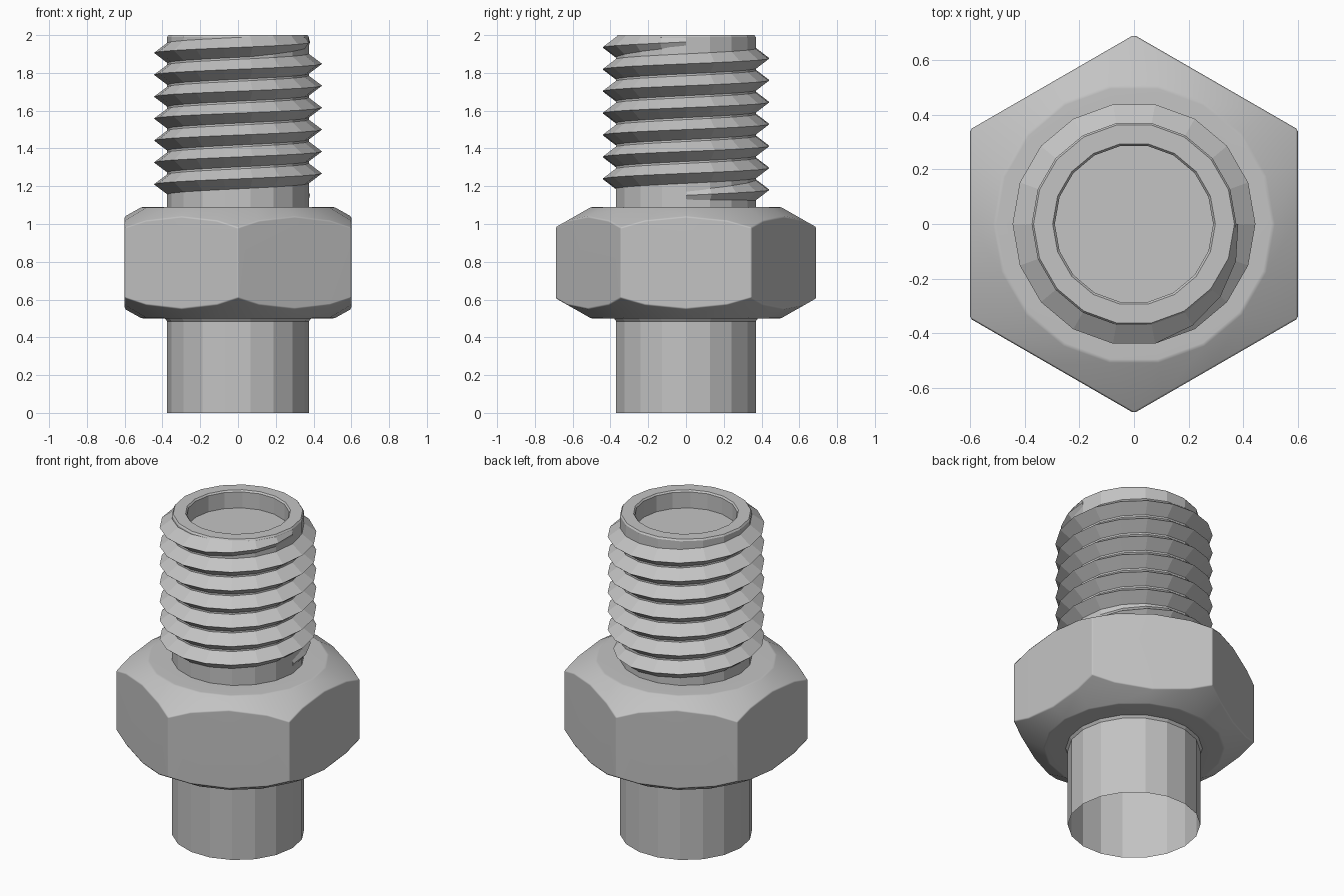
import bpy
import bmesh
import math
from mathutils import Vector

SIDES = 18
STEP = 2 * math.pi / SIDES

old = bpy.data.objects.get("Cube")
if old:
    bpy.data.objects.remove(old, do_unlink=True)

metal = bpy.data.materials.new("brushed_grey_metal")
metal.use_nodes = True
metal.diffuse_color = (0.55, 0.55, 0.55, 1)
metal.node_tree.nodes["Principled BSDF"].inputs["Base Color"].default_value = metal.diffuse_color


def polar(r, a, z):
    return Vector((r * math.cos(a), r * math.sin(a), z))


def finish(bm, name):
    mesh = bpy.data.meshes.new(name)
    bm.to_mesh(mesh)
    bm.free()
    mesh.materials.append(metal)
    obj = bpy.data.objects.new(name, mesh)
    bpy.context.collection.objects.link(obj)
    return obj


# Tube: faceted lathe, open at the bottom, with a shallow recess on top
def build_tube():
    profile = [(0.375, 0), (0.375, 0.485), (0.387, 0.5), (0.375, 0.515),
               (0.375, 1.99), (0.368, 2), (0.298, 2), (0.29, 1.99), (0.29, 1.89)]
    bm = bmesh.new()
    rings = [[bm.verts.new(polar(r, k * STEP, z)) for k in range(SIDES)]
             for r, z in profile]
    for low, high in zip(rings, rings[1:]):
        for k in range(SIDES):
            n = (k + 1) % SIDES
            bm.faces.new((low[k], low[n], high[n], high[k]))
    bm.faces.new(rings[-1])
    finish(bm, "threaded_tube_body")


# Hex collar: prism trimmed by a faceted cone at both ends
def build_collar():
    bottom, top, flat_r, slope = 0.5, 1.09, 0.51, 0.57
    apothem = flat_r * math.cos(STEP / 2)
    bm = bmesh.new()
    bmesh.ops.create_cone(bm, cap_ends=True, segments=6, radius1=0.693,
                          radius2=0.693, depth=top - bottom)
    # Turn corners onto the y axis whatever the primitive's start angle
    first = bm.verts[:][0].co
    turn = math.pi / 2 - math.atan2(first.y, first.x)
    for v in bm.verts:
        a = math.atan2(v.co.y, v.co.x) + turn
        v.co = polar(0.693, a, v.co.z + (top + bottom) / 2)
    for z, sign in ((top, 1), (bottom, -1)):
        for k in range(SIDES):
            a = (k + 0.5) * STEP
            normal = polar(slope, a, sign).normalized()
            bmesh.ops.bisect_plane(bm, geom=bm.verts[:] + bm.edges[:] + bm.faces[:],
                                   dist=1e-5, plane_co=polar(apothem, a, z),
                                   plane_no=normal, clear_outer=True)
            rim = [e for e in bm.edges if e.is_boundary]
            if rim:
                bmesh.ops.edgeloop_fill(bm, edges=rim)
    bmesh.ops.remove_doubles(bm, verts=bm.verts[:], dist=1e-4)
    bmesh.ops.recalc_face_normals(bm, faces=bm.faces[:])
    # Slightly soften the real edges
    sharp = [e for e in bm.edges if e.is_manifold
             and e.calc_face_angle(0) > math.radians(25)]
    bmesh.ops.bevel(bm, geom=sharp, offset=0.007, segments=1, profile=0.5,
                    affect='EDGES', clamp_overlap=True)
    # Open the end faces where the tube passes through
    ends = [f for f in bm.faces if abs(f.normal.z) > 0.99 and f.calc_area() > 0.3]
    bmesh.ops.inset_individual(bm, faces=ends, thickness=apothem - 0.37)
    bmesh.ops.delete(bm, geom=ends, context='FACES')
    collar = finish(bm, "hex_collar")
    bpy.ops.object.select_all(action='DESELECT')
    collar.select_set(True)
    bpy.context.view_layer.objects.active = collar
    bpy.ops.object.shade_smooth_by_angle(angle=math.radians(35))
    weighted = collar.modifiers.new("even_shading", 'WEIGHTED_NORMAL')
    weighted.keep_sharp = True


# Thread: triangular section swept along a right-hand helix, tapered at both ends
def build_thread():
    turns, pitch, start = 7, 0.116, 1.152
    root, crest, half, fade = 0.372, 0.445, 0.055, 4
    count = turns * SIDES
    bm = bmesh.new()
    sections = []
    for i in range(count + 1):
        a, z = i * STEP, start + pitch * i / SIDES
        grow = min(1, i / fade, (count - i) / fade)
        tip = 0.382 + (crest - 0.382) * grow
        width = half * (0.5 + 0.5 * grow)
        sections.append([bm.verts.new(polar(r, a, z + dz)) for r, dz in
                         ((root, -width), (tip, 0), (root, width))])
    for s, t in zip(sections, sections[1:]):
        for j in range(2):
            bm.faces.new((s[j], t[j], t[j + 1], s[j + 1]))
    bm.faces.new(sections[0])
    bm.faces.new(reversed(sections[-1]))
    finish(bm, "screw_thread")


build_tube()
build_collar()
build_thread()
